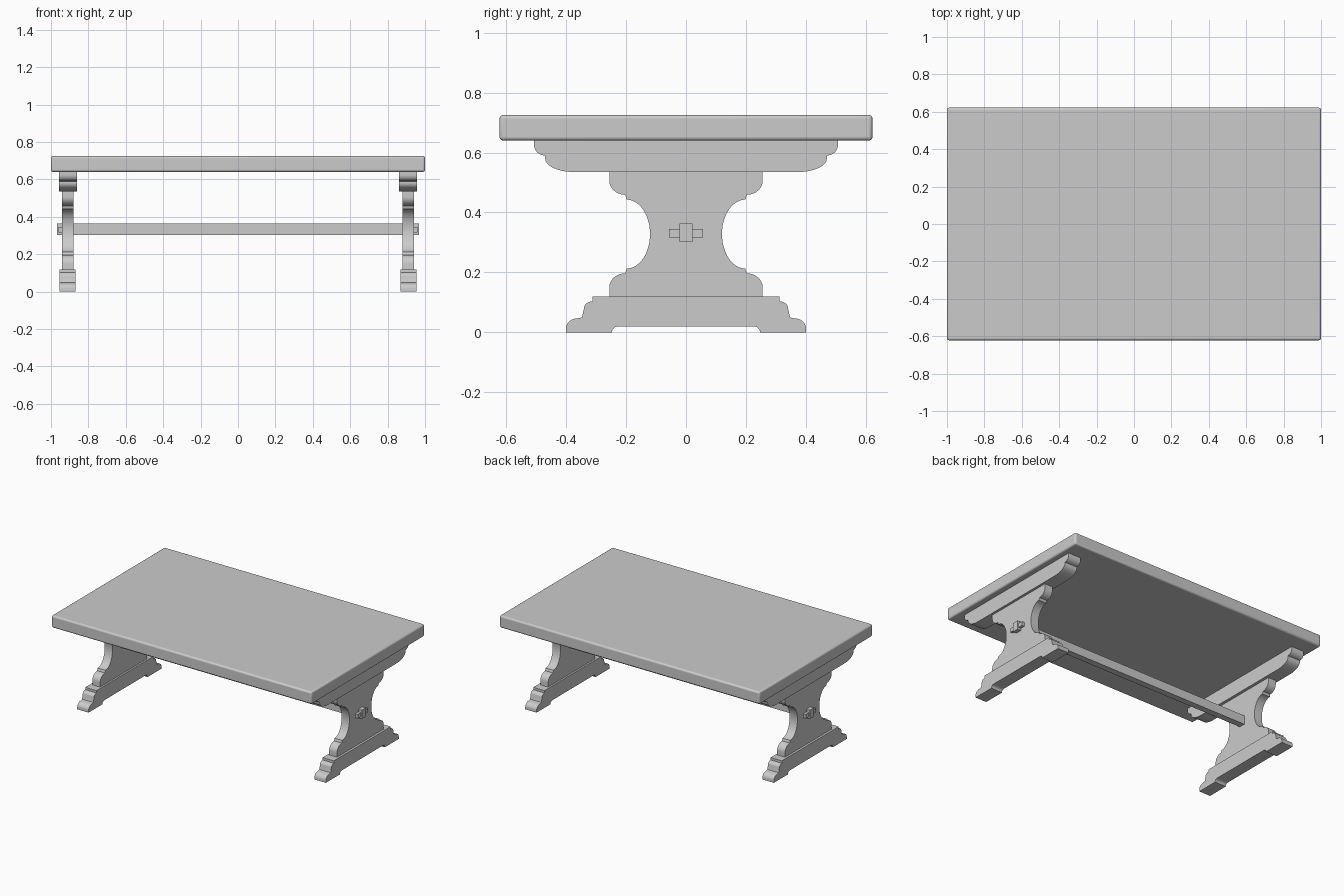
import bpy, bmesh, math

if "Cube" in bpy.data.objects:
    bpy.data.objects.remove(bpy.data.objects["Cube"])


def finish(name, bm, bevel=0.0):
    bmesh.ops.recalc_face_normals(bm, faces=bm.faces[:])
    me = bpy.data.meshes.new(name)
    bm.to_mesh(me)
    bm.free()
    ob = bpy.data.objects.new(name, me)
    bpy.context.collection.objects.link(ob)
    if bevel:
        mod = ob.modifiers.new("Bevel", "BEVEL")
        mod.width, mod.segments = bevel, 4
    bpy.ops.object.select_all(action="DESELECT")
    ob.select_set(True)
    bpy.context.view_layer.objects.active = ob
    bpy.ops.object.shade_smooth_by_angle(angle=math.radians(30))
    return ob


def box(name, x, y, z, bevel=0.0):
    bm = bmesh.new()
    bmesh.ops.create_cube(bm, size=1)
    for v in bm.verts:
        for i, (a, b) in enumerate((x, y, z)):
            v.co[i] = a + (v.co[i] + 0.5) * (b - a)
    return finish(name, bm, bevel)


def outline(steps, n=8):
    """Half outline of (y, z, mode): L line, V / H quarter ellipse leaving vertically / horizontally."""
    pts = [steps[0][:2]]
    for y, z, mode in steps[1:]:
        y0, z0 = pts[-1]
        if mode == "L":
            pts.append((y, z))
            continue
        for i in range(1, n + 1):
            t = i / n * math.pi / 2
            s, c = math.sin(t), 1 - math.cos(t)
            fy, fz = (c, s) if mode == "V" else (s, c)
            pts.append((y0 + (y - y0) * fy, z0 + (z - z0) * fz))
    return pts


def slab(name, half, x0, x1):
    """Mirror a half outline across y = 0 and extrude it along x."""
    loop = half + [(-y, z) for y, z in reversed(half)]
    bm = bmesh.new()
    face = bm.faces.new([bm.verts.new((x0, y, z)) for y, z in loop])
    ext = bmesh.ops.extrude_face_region(bm, geom=[face])
    for v in ext["geom"]:
        if isinstance(v, bmesh.types.BMVert):
            v.co.x = x1
    return finish(name, bm)


# Half outlines, top to bottom
bearer = outline([(0.507, 0.64, "L"), (0.507, 0.625, "L"), (0.47, 0.59, "V"),
                  (0.47, 0.58, "L"), (0.375, 0.535, "V")])
upper = outline([(0.256, 0.537, "L"), (0.256, 0.507, "L"), (0.203, 0.459, "V"),
                 (0.198, 0.443, "L"), (0.12, 0.328, "H")], 12)
pedestal = upper + [(y, 0.656 - z) for y, z in reversed(upper[:-1])]
foot = outline([(0.312, 0.119, "L"), (0.312, 0.103, "L"), (0.34, 0.082, "H"),
                (0.347, 0.05, "L"), (0.36, 0.047, "L"), (0.4, 0.015, "H"), (0.4, 0.0, "L"),
                (0.247, 0.0, "L"), (0.225, 0.02, "V")])

# Top
box("table_top", (-1, 1), (-0.622, 0.622), (0.64, 0.725), 0.012)

# Trestle ends
for side, s in (("left", -1), ("right", 1)):
    slab(side + "_bearer", bearer, s * 0.86, s * 0.957)
    slab(side + "_pedestal", pedestal, s * 0.88, s * 0.94)
    slab(side + "_foot", foot, s * 0.868, s * 0.955)
    # Wedge locking the through tenon
    box(side + "_wedge", sorted((s * 0.935, s * 0.96)), (-0.056, 0.056), (0.317, 0.345))

# Stretcher
box("stretcher", (-0.967, 0.967), (-0.022, 0.022), (0.302, 0.364))
